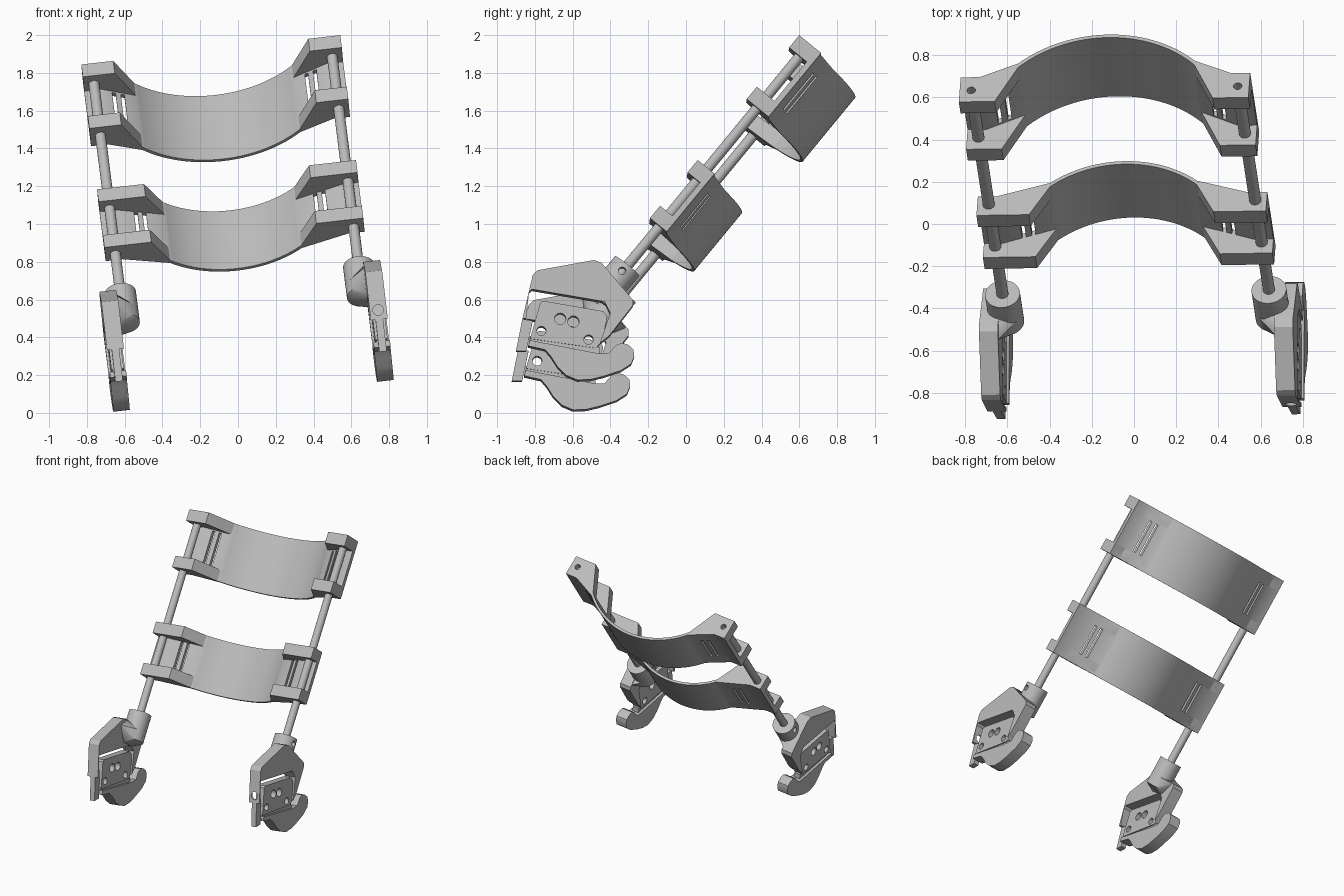
import bpy, bmesh, math
from mathutils import Matrix, Vector

if "Cube" in bpy.data.objects:
    bpy.data.objects.remove(bpy.data.objects["Cube"])

grey = bpy.data.materials.new("plain_grey")
grey.use_nodes = True
grey.diffuse_color = (0.5, 0.5, 0.5, 1)
grey.node_tree.nodes["Principled BSDF"].inputs["Base Color"].default_value = (0.5, 0.5, 0.5, 1)

# Brace frame: U across, V towards the back of the cuffs, W up along the rods
W = Vector((-0.097, 0.632, 0.768)).normalized()
U = Vector((0.993, 0.02, 0.118))
U = (U - W * U.dot(W)).normalized()
V = W.cross(U)
TOP = Vector((-0.14, 0.643, 1.878))
ROD_U = 0.635


def frame(a, b, c, origin):
    m = Matrix((a, b, c)).transposed().to_4x4()
    m.translation = origin
    return m


BRACE = frame(U, V, W, TOP)


def finish(name, bm, matrix):
    bm.transform(matrix)
    bmesh.ops.recalc_face_normals(bm, faces=bm.faces)
    mesh = bpy.data.meshes.new(name)
    bm.to_mesh(mesh)
    bm.free()
    ob = bpy.data.objects.new(name, mesh)
    bpy.context.collection.objects.link(ob)
    mesh.materials.append(grey)
    return ob


def add_prism(bm, points, lo, hi, place):
    """Extrude a 2D outline; place(a, b, depth) gives the 3D position."""
    ends = [[bm.verts.new(place(a, b, d)) for a, b in points] for d in (lo, hi)]
    n = len(points)
    bm.faces.new(ends[0])
    bm.faces.new(ends[1][::-1])
    for i in range(n):
        j = (i + 1) % n
        bm.faces.new((ends[0][i], ends[0][j], ends[1][j], ends[1][i]))


def along_w(a, b, d):
    return (a, b, d)


def along_u(a, b, d):
    return (d, a, b)


def add_cylinder(bm, centre, axis, radius, length, sides=32):
    rot = Vector((0, 0, 1)).rotation_difference(Vector(axis)).to_matrix().to_4x4()
    bmesh.ops.create_cone(bm, cap_ends=True, segments=sides, radius1=radius, radius2=radius,
                          depth=length, matrix=Matrix.Translation(centre) @ rot)


def cut(ob, bm, matrix):
    cutter = finish("cutter", bm, matrix)
    cutter.hide_render = True
    mod = ob.modifiers.new("cut", "BOOLEAN")
    mod.operation, mod.solver, mod.object = "DIFFERENCE", "EXACT", cutter
    bpy.context.view_layer.objects.active = ob
    bpy.ops.object.modifier_apply(modifier=mod.name)
    bpy.data.objects.remove(cutter)


def smooth(ob):
    bpy.ops.object.select_all(action="DESELECT")
    ob.select_set(True)
    bpy.context.view_layer.objects.active = ob
    bpy.ops.object.shade_smooth_by_angle(angle=math.radians(30))


def circle(cx, cy, r, n=20):
    return [(cx + r * math.cos(2 * math.pi * i / n), cy + r * math.sin(2 * math.pi * i / n))
            for i in range(n)]


# Cuffs: thin curved band, end flanges around the rods, strap slots
def cuff(name, top, width, span, apex, knee, front, back, slots):
    radius = (span ** 2 + apex ** 2) / (2 * apex)
    wall, edge, flange = 0.018, 0.69, 0.085

    def arc(r):
        end = math.asin(knee / r)
        return [(r * math.sin(end * t / 20), apex - radius + r * math.cos(end * t / 20))
                for t in range(-20, 21)]

    outer, inner = arc(radius + wall), arc(radius)
    outline = ([(-edge, back), (-0.6, back)] + outer + [(0.6, back), (edge, back),
               (edge, back - 0.03), (0.6, back - 0.03)] + inner[::-1]
               + [(-0.6, back - 0.03), (-edge, back - 0.03)])
    bm = bmesh.new()
    add_prism(bm, outline, top - width, top, along_w)
    band = finish(name + "_band", bm, BRACE)
    bm = bmesh.new()
    middle = top - width / 2
    for s in (-1, 1):
        for u in slots:
            add_prism(bm, [(s * u - 0.009, -0.2), (s * u + 0.009, -0.2),
                           (s * u + 0.009, 0.4), (s * u - 0.009, 0.4)],
                      middle - 0.125, middle + 0.125, along_w)
    cut(band, bm, BRACE)
    smooth(band)

    bm = bmesh.new()
    side = [(edge, front), (edge, back), (0.6, back), outer[-1], inner[-1], (span, front)]
    for s in (-1, 1):
        for low in (top - width, top - flange):
            add_prism(bm, [(s * u, v) for u, v in side], low, low + flange, along_w)
    flanges = finish(name + "_flanges", bm, BRACE)
    bm = bmesh.new()
    for s in (-1, 1):
        add_cylinder(bm, (s * ROD_U, 0, top), (0, 0, 1), 0.02, 0.1)
    if top == 0:
        cut(flanges, bm, BRACE)
    else:
        bm.free()


cuff("upper_cuff", 0, 0.44, 0.52, 0.31, 0.42, -0.07, 0.08, (0.535, 0.49))
cuff("lower_cuff", -0.856, 0.40, 0.44, 0.235, 0.35, -0.065, 0.05, (0.5, 0.455))

# Side profiles of the hook unit, as depth and height
FRAME = [(-.87, .49), (-.815, .72), (-.79, .745), (-.49, .8), (-.45, .785), (-.285, .59),
         (-.285, .56), (-.41, .4), (-.46, .36), (-.405, .52), (-.435, .58), (-.82, .645),
         (-.835, .63), (-.85, .49)]
PLATE = [(-.83, .385), (-.775, .575), (-.76, .585), (-.44, .53), (-.42, .5), (-.45, .37),
         (-.48, .335)]
HOOK = [(-.84, .345), (-.83, .375), (-.465, .305), (-.415, .305), (-.375, .35), (-.345, .362),
        (-.31, .352), (-.282, .325), (-.278, .29), (-.295, .25), (-.35, .215), (-.44, .185),
        (-.51, .168), (-.58, .165), (-.64, .19), (-.685, .235), (-.72, .29), (-.75, .325)]
STRIP = [(-.87, .49), (-.905, .32), (-.85, .32), (-.815, .48)]
RAIL = [(-.84, .35), (-.83, .4), (-.46, .34), (-.46, .29)]
BOLTS = [(-.67, .49, .03), (-.6, .475, .03), (-.77, .425, .025), (-.52, .38, .025)]

EY = V * 0.774 + W * 0.632
EZ = (W * 0.768 - V * 0.63) / 0.987
OFFSET = 0.068

for s, side in ((-1, "right"), (1, "left")):
    rod_top = BRACE @ Vector((s * ROD_U, 0, 0))
    unit = frame(U * s, EY, EZ, rod_top - EY * 0.655 - EZ * 1.955)

    # Rod
    bm = bmesh.new()
    add_cylinder(bm, (s * ROD_U, 0, -0.82), (0, 0, 1), 0.028, 1.54)
    smooth(finish(side + "_rod", bm, BRACE))

    # Collar clamped on the rod, with a set screw hole
    bm = bmesh.new()
    add_cylinder(bm, (s * ROD_U, 0, -1.63), (0, 0, 1), 0.083, 0.21, 40)
    collar = finish(side + "_collar", bm, BRACE)
    bm = bmesh.new()
    add_cylinder(bm, (s * (ROD_U + 0.06), 0, -1.57), (1, 0, 0), 0.02, 0.08)
    cut(collar, bm, BRACE)
    smooth(collar)

    # Neck blending the collar into the frame
    bm = bmesh.new()
    to_unit = unit.inverted() @ BRACE
    for a, b in circle(0, 0, 0.083, 32):
        for w in (-1.735, -1.66):
            bm.verts.new(to_unit @ Vector((s * ROD_U + a, b, w)))
    for y, z in ((-.53, .77), (-.45, .78), (-.3, .6), (-.42, .56), (-.52, .63)):
        for u in (OFFSET - 0.04, OFFSET + 0.035):
            bm.verts.new((u, y, z))
    bmesh.ops.convex_hull(bm, input=bm.verts)
    smooth(finish(side + "_neck", bm, unit))

    # Hook unit: open frame, bolted plate, latch strip, rail and hook
    for part, outline, thick in (("frame", FRAME, 0.09), ("plate", PLATE, 0.066),
                                 ("latch_strip", STRIP, 0.04), ("rail", RAIL, 0.05),
                                 ("hook", HOOK, 0.088)):
        bm = bmesh.new()
        add_prism(bm, outline, OFFSET - thick / 2, OFFSET + thick / 2, along_u)
        ob = finish(side + "_" + part, bm, unit)
        if part in ("plate", "rail"):
            bm = bmesh.new()
            for y, z, r in BOLTS:
                add_prism(bm, circle(y, z, r), OFFSET - 0.1, OFFSET + 0.1, along_u)
            cut(ob, bm, unit)
        if part == "frame":
            bm = bmesh.new()
            add_cylinder(bm, (OFFSET, -.86, .54), (0, 1, 0), 0.028, 0.1)
            cut(ob, bm, unit)
        smooth(ob)
